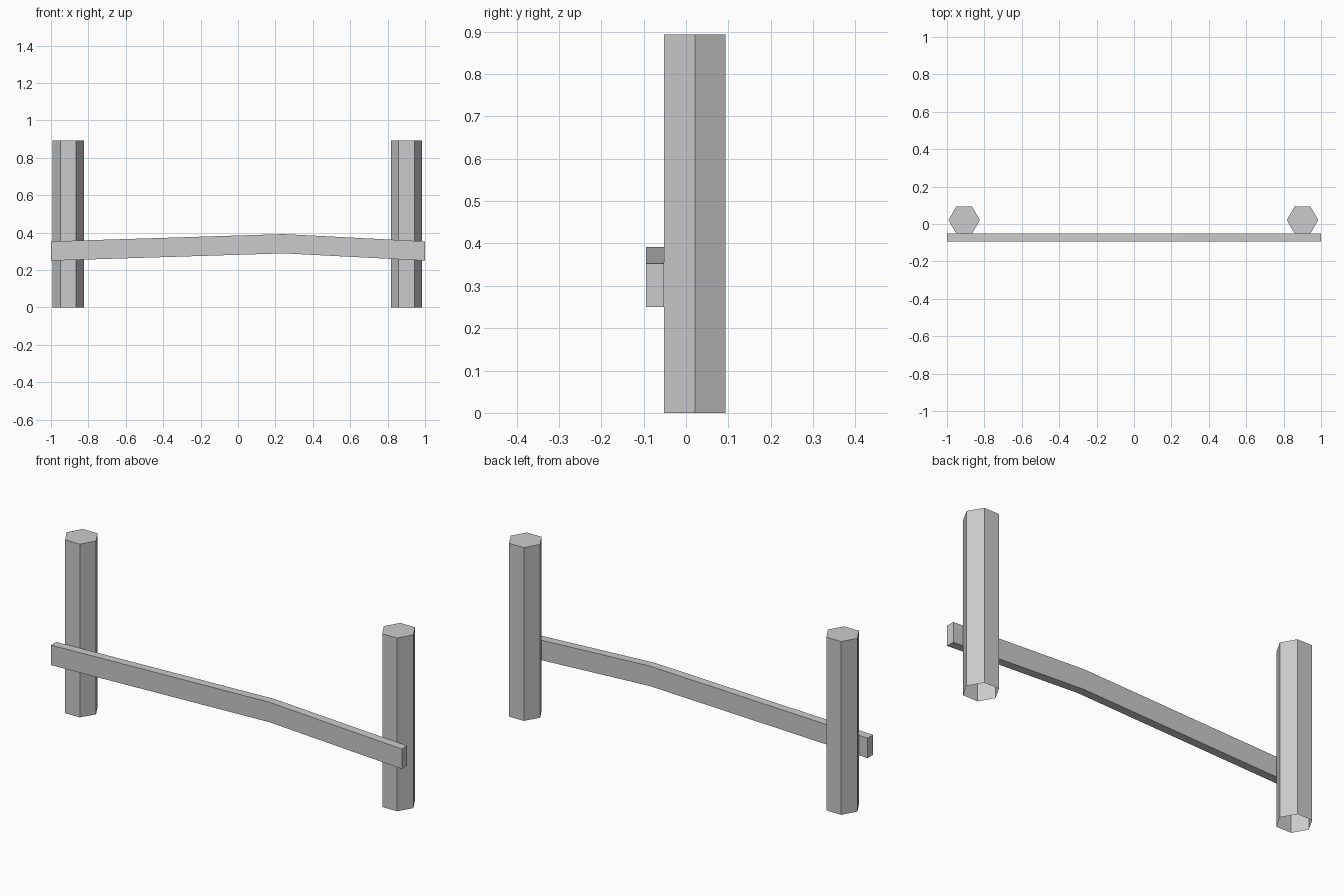
import bpy, bmesh
from math import cos, sin, pi

if "Cube" in bpy.data.objects:
    bpy.data.objects.remove(bpy.data.objects["Cube"])


def make_object(name, bm):
    bmesh.ops.recalc_face_normals(bm, faces=bm.faces[:])
    mesh = bpy.data.meshes.new(name)
    bm.to_mesh(mesh)
    bm.free()
    obj = bpy.data.objects.new(name, mesh)
    bpy.context.collection.objects.link(obj)
    return obj


def extrude_profile(name, points, offset, keep_base=True):
    """Extrude a flat outline along offset, optionally leaving the base open."""
    bm = bmesh.new()
    base = bm.faces.new([bm.verts.new(p) for p in points])
    result = bmesh.ops.extrude_face_region(bm, geom=[base], use_keep_orig=True)
    moved = [v for v in result["geom"] if isinstance(v, bmesh.types.BMVert)]
    bmesh.ops.translate(bm, verts=moved, vec=offset)
    # normals are settled while closed, then the base is opened
    bmesh.ops.recalc_face_normals(bm, faces=bm.faces[:])
    if not keep_base:
        bmesh.ops.delete(bm, geom=[base], context="FACES_ONLY")
    return make_object(name, bm)


# Hexagonal posts, capped on top and open underneath
POST_RADIUS, POST_Y, POST_HEIGHT = 0.084, 0.021, 0.893
for name, x in (("left_post", -0.908), ("right_post", 0.901)):
    ring = [(x + POST_RADIUS * cos(i * pi / 3),
             POST_Y + POST_RADIUS * sin(i * pi / 3), 0) for i in range(6)]
    extrude_profile(name, ring, (0, 0, POST_HEIGHT), keep_base=False)

# Bent rail across the front of the posts
RAIL_DEPTH, RAIL_HEIGHT, RAIL_FRONT = 0.043, 0.103, -0.0945
lower = [(-1.0, 0.25), (0.245, 0.289), (1.0, 0.25)]
outline = [(x, RAIL_FRONT, z) for x, z in lower]
outline += [(x, RAIL_FRONT, z + RAIL_HEIGHT) for x, z in reversed(lower)]
extrude_profile("rail", outline, (0, RAIL_DEPTH, 0))
